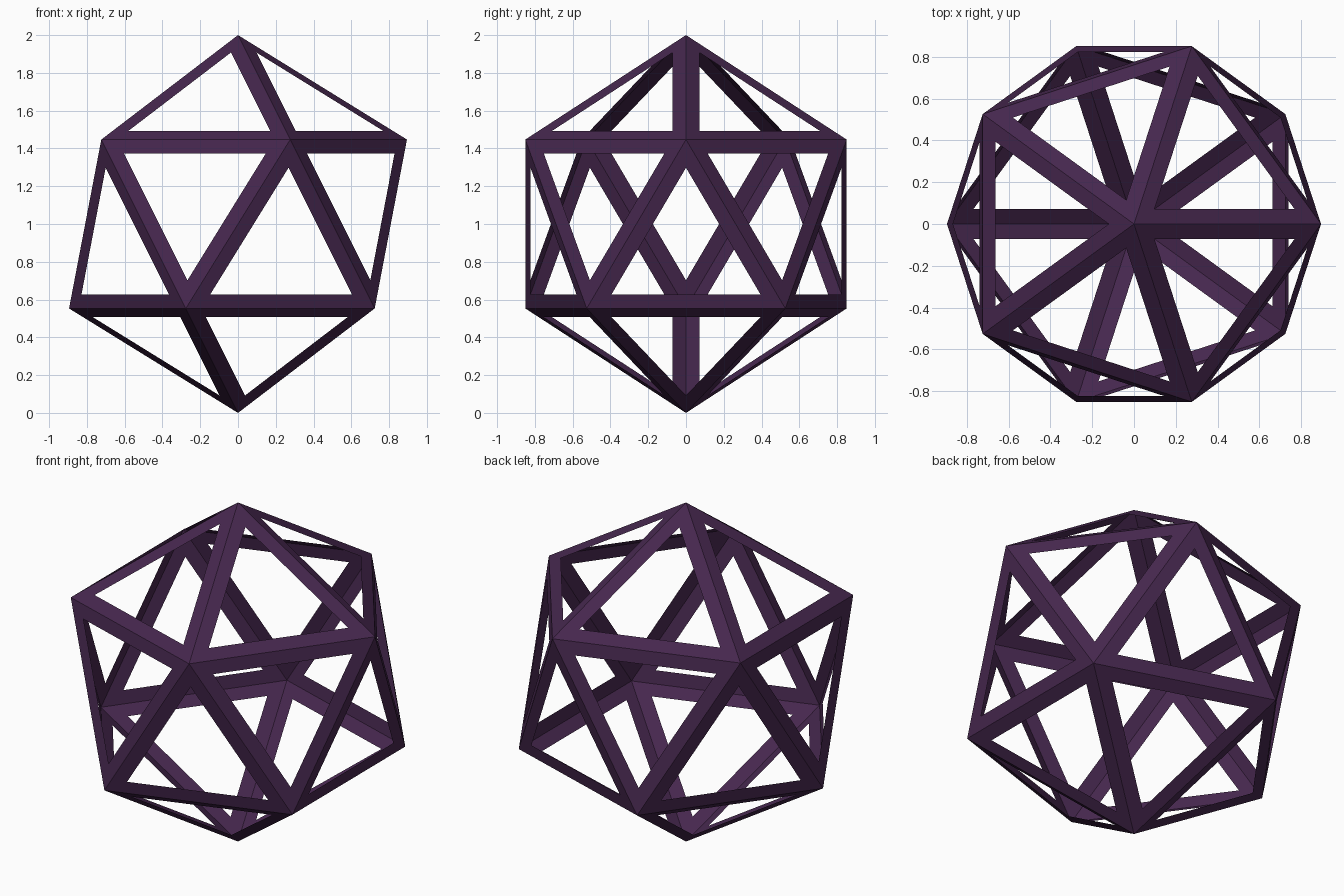
import bpy, bmesh
from mathutils import Matrix

if "Cube" in bpy.data.objects:
    bpy.data.objects.remove(bpy.data.objects["Cube"])

STRIP = 0.076  # width of the flat rim kept around each triangular face

# Icosahedron whose faces are inset and opened, leaving only the rims
bm = bmesh.new()
bmesh.ops.create_icosphere(bm, subdivisions=1, radius=1.0,
                           matrix=Matrix.Translation((0, 0, 1)))
centres = list(bm.faces)
bmesh.ops.inset_individual(bm, faces=centres, thickness=STRIP, use_even_offset=True)
bmesh.ops.delete(bm, geom=centres, context='FACES')

mesh = bpy.data.meshes.new("icosahedron_frame")
bm.to_mesh(mesh)
bm.free()
frame = bpy.data.objects.new("icosahedron_frame", mesh)
bpy.context.collection.objects.link(frame)

# Dark purple finish
mat = bpy.data.materials.new("dark_purple")
mat.diffuse_color = (0.06, 0.02, 0.075, 1)
mat.use_nodes = True
mat.node_tree.nodes["Principled BSDF"].inputs["Base Color"].default_value = mat.diffuse_color
mesh.materials.append(mat)
